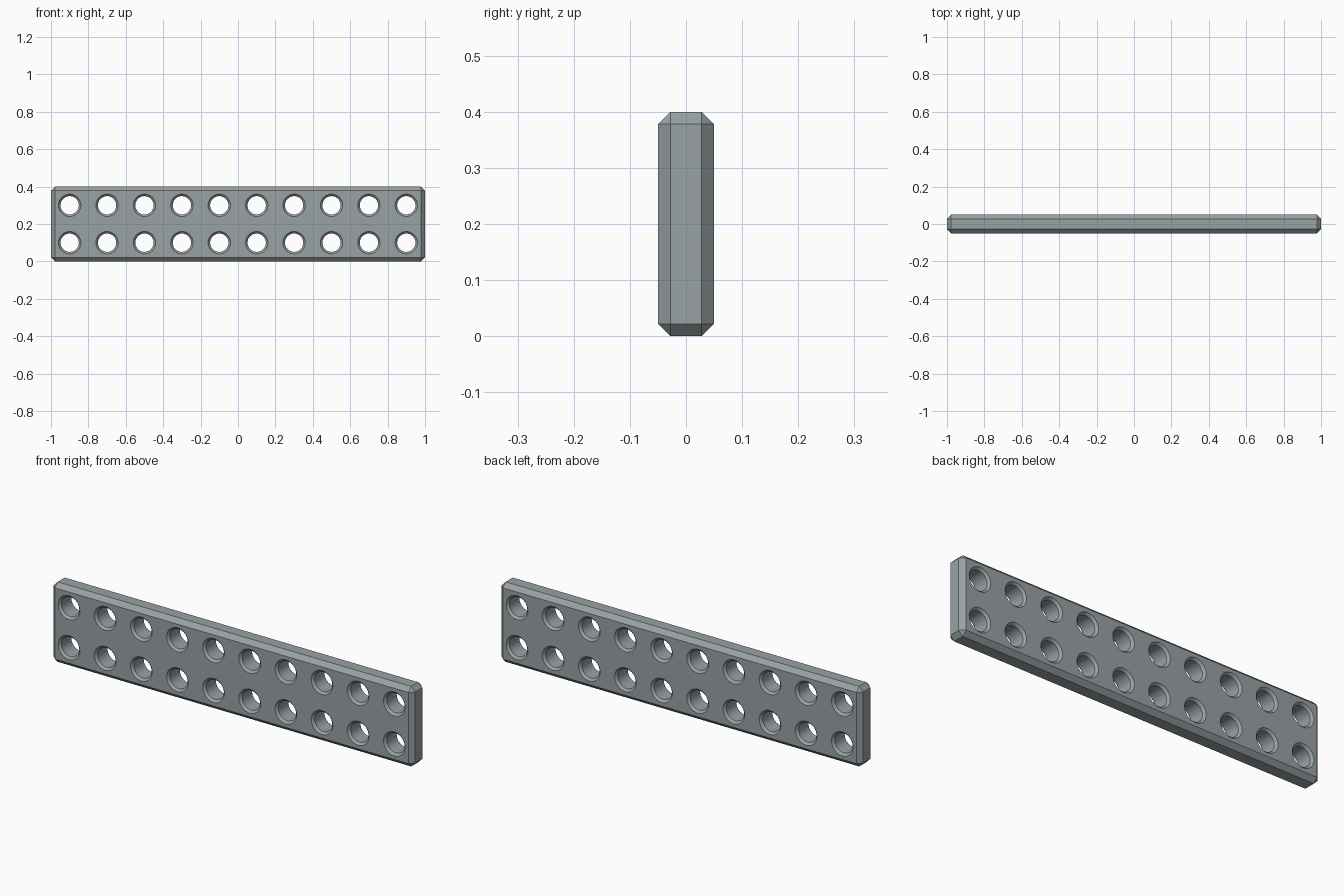
import bpy, bmesh
from math import cos, sin, pi, radians

if "Cube" in bpy.data.objects:
    bpy.data.objects.remove(bpy.data.objects["Cube"])

L, T, H, BEVEL = 2.0, 0.10, 0.40, 0.022
HOLE_R, RIM_R, RIM_D, SIDES = 0.049, 0.060, 0.011, 32


def make_object(name, bm):
    bmesh.ops.recalc_face_normals(bm, faces=bm.faces)
    mesh = bpy.data.meshes.new(name)
    bm.to_mesh(mesh)
    bm.free()
    ob = bpy.data.objects.new(name, mesh)
    bpy.context.collection.objects.link(ob)
    return ob


def add_hole(bm, cx, cz):
    """Closed lathe solid along y, flared at both ends for the countersunk rims."""
    out = 0.01
    profile = [(-T / 2 - out, RIM_R + out), (-T / 2 + RIM_D, HOLE_R),
               (T / 2 - RIM_D, HOLE_R), (T / 2 + out, RIM_R + out)]
    rings = [[bm.verts.new((cx + r * cos(2 * pi * i / SIDES), y,
                            cz + r * sin(2 * pi * i / SIDES)))
              for i in range(SIDES)] for y, r in profile]
    for a, b in zip(rings, rings[1:]):
        for i in range(SIDES):
            j = (i + 1) % SIDES
            bm.faces.new((a[i], a[j], b[j], b[i]))
    bm.faces.new(rings[0])
    bm.faces.new(rings[-1])


# Slate grey material
slate = bpy.data.materials.new("slate_grey")
slate.diffuse_color = (0.315, 0.36, 0.378, 1)
slate.use_nodes = True
slate.node_tree.nodes["Principled BSDF"].inputs["Base Color"].default_value = slate.diffuse_color

# Chamfered bar
bm = bmesh.new()
bmesh.ops.create_cube(bm, size=1)
for v in bm.verts:
    v.co = (v.co.x * L, v.co.y * T, v.co.z * H + H / 2)
bmesh.ops.bevel(bm, geom=bm.edges[:], offset=BEVEL, segments=1, affect='EDGES')
plate = make_object("perforated_plate", bm)
plate.data.materials.append(slate)

# Two rows of ten holes
bm = bmesh.new()
for col in range(10):
    for z in (0.1, 0.3):
        add_hole(bm, -0.9 + 0.2 * col, z)
cutter = make_object("hole_cutter", bm)
cutter.data.materials.append(slate)
cutter.hide_render = True

# Cut the holes and keep the edges crisp
mod = plate.modifiers.new("holes", 'BOOLEAN')
mod.operation = 'DIFFERENCE'
mod.solver = 'EXACT'
mod.object = cutter
bpy.context.view_layer.objects.active = plate
plate.select_set(True)
bpy.ops.object.modifier_apply(modifier=mod.name)
bpy.data.objects.remove(cutter)
bpy.ops.object.shade_smooth_by_angle(angle=radians(25))
